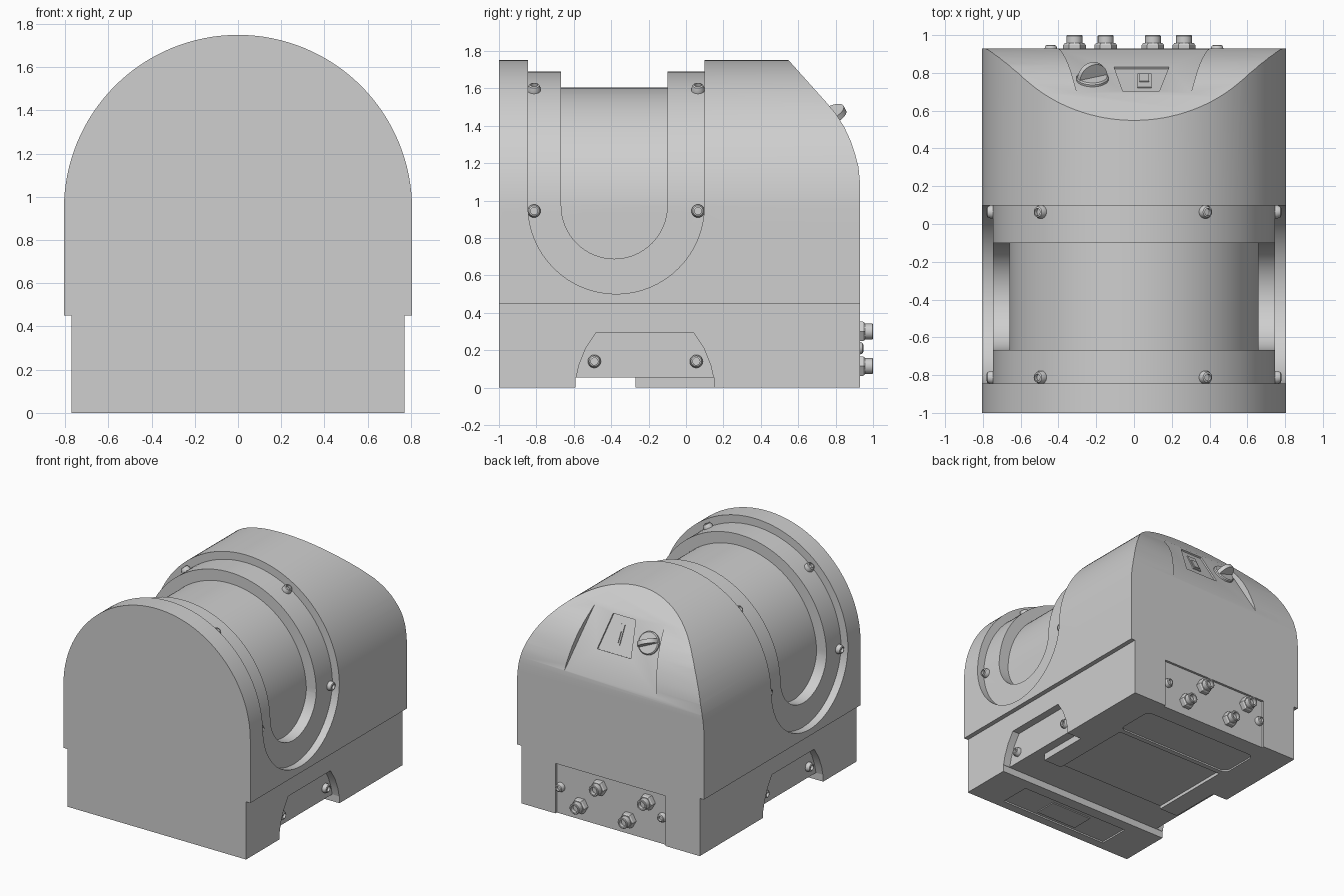
import bpy, bmesh, math
from mathutils import Matrix, Vector

if "Cube" in bpy.data.objects:
    bpy.data.objects.remove(bpy.data.objects["Cube"])

grey = bpy.data.materials.new("housing grey")
grey.use_nodes = True
grey.diffuse_color = (0.62, 0.62, 0.62, 1)
grey.node_tree.nodes["Principled BSDF"].inputs["Base Color"].default_value = (0.62, 0.62, 0.62, 1)


def frame(origin, x, y, z):
    m = Matrix((x, y, z)).transposed().to_4x4()
    m.translation = origin
    return m


def facing(origin, normal):
    m = Vector(normal).to_track_quat('Z', 'Y').to_matrix().to_4x4()
    m.translation = origin
    return m


ALONG_X = frame((0, 0, 0), (0, 1, 0), (0, 0, 1), (1, 0, 0))
ALONG_Y = frame((0, 0, 0), (1, 0, 0), (0, 0, 1), (0, 1, 0))
ALONG_Z = Matrix()


def finish(name, bm):
    bmesh.ops.recalc_face_normals(bm, faces=bm.faces)
    mesh = bpy.data.meshes.new(name)
    bm.to_mesh(mesh)
    bm.free()
    mesh.materials.append(grey)
    ob = bpy.data.objects.new(name, mesh)
    bpy.context.collection.objects.link(ob)
    return ob


def loft(name, loops, matrix):
    """Joins closed loops of local points and caps both ends."""
    bm = bmesh.new()
    rings = [[bm.verts.new(matrix @ Vector(p)) for p in loop] for loop in loops]
    n = len(rings[0])
    for a, b in zip(rings, rings[1:]):
        for i in range(n):
            bm.faces.new((a[i], a[(i + 1) % n], b[(i + 1) % n], b[i]))
    bm.faces.new(rings[0])
    bm.faces.new(rings[-1])
    return finish(name, bm)


def prism(name, pts, lo, hi, matrix):
    return loft(name, [[(a, b, c) for a, b in pts] for c in (lo, hi)], matrix)


def lathe(name, profile, matrix, sides=20):
    turn = [math.tau * i / sides for i in range(sides)]
    return loft(name, [[(r * math.cos(t), r * math.sin(t), h) for t in turn] for r, h in profile], matrix)


def cut(target, cutter):
    mod = target.modifiers.new("cut", 'BOOLEAN')
    mod.operation, mod.solver, mod.object = 'DIFFERENCE', 'EXACT', cutter
    bpy.context.view_layer.objects.active = target
    bpy.ops.object.modifier_apply(modifier=mod.name)
    bpy.data.objects.remove(cutter)


def rect(x0, x1, y0, y1):
    return [(x0, y0), (x1, y0), (x1, y1), (x0, y1)]


def arc(cx, cy, r, start, end, steps):
    angles = [math.radians(start + (end - start) * i / steps) for i in range(steps + 1)]
    return [(cx + r * math.cos(t), cy + r * math.sin(t)) for t in angles]


AXIS = 0.944


def arch(radius, bottom):
    return [(-radius, bottom), (radius, bottom)] + arc(0, AXIS, radius, 0, 180, 64)


# Arched housing with two stepped saddle grooves
housing = prism("housing", arch(0.806, 0.45), -1, 0.93, ALONG_Y)
for y0, y1, centre_z, core_radius in ((-0.845, 0.098, 0.972, 0.746), (-0.667, -0.1, 0.972, 0.66)):
    r = (y1 - y0) / 2
    saddle = [(y1, 2), (y0, 2)] + arc((y0 + y1) / 2, centre_z, r, 180, 360, 32)
    groove = prism("groove", saddle, -1, 1, ALONG_X)
    cut(groove, prism("core", arch(core_radius, 0.2), -1.5, 1.5, ALONG_Y))
    cut(housing, groove)

# Sloping rear shoulder
shoulder = [(0.459, 1.85), (0.75, 1.525), (0.8, 1.465), (0.845, 1.395), (0.88, 1.32),
            (0.905, 1.245), (0.922, 1.18), (0.935, 1.05), (1.2, 1.05), (1.2, 1.85)]
cut(housing, prism("shoulder_cut", shoulder, -1, 1, ALONG_X))

# Flat control pocket in the shoulder
SLOPE = frame((0, 0.69, 1.595), (-1, 0, 0), (0, -0.459, 0.889), (0, 0.889, 0.459))
cut(housing, prism("pocket", [(-0.403, -0.54), (0.403, -0.54), (0.297, 0.015), (-0.297, 0.015)], 0, 0.25, SLOPE))
cut(housing, prism("panel", [(-0.185, -0.305), (0.105, -0.305), (0.06, -0.033), (-0.135, -0.033)],
                   -0.012, 0.1, SLOPE))
prism("button_surround", rect(-0.092, -0.018, -0.24, -0.087), -0.015, -0.004, SLOPE)
prism("button", rect(-0.08, -0.03, -0.225, -0.14), -0.01, 0.003, SLOPE)

# Rotary knob with a half-round grip
KNOB = SLOPE @ Matrix.Translation((0.22, -0.163, 0)) @ Matrix.Rotation(math.radians(25), 4, 'Z')
lathe("knob_base", [(0.085, -0.01), (0.085, 0.012), (0.078, 0.02)], KNOB, 32)
prism("knob_grip", arc(0, 0.015, 0.08, 0, 180, 20), -0.016, 0.016, KNOB @ Matrix.Rotation(math.pi / 2, 4, 'X'))

# Base with side recesses, cross channel, underside pockets and rear panel
base = prism("base", rect(-0.77, 0.77, -1, 0.93), 0, 0.45, ALONG_Z)
half = [(0.37, -0.1), (0.37, 0.04), (0.352, 0.12), (0.316, 0.21), (0.26, 0.295)]
recess = [(y - 0.22, z) for y, z in half] + [(-y - 0.22, z) for y, z in reversed(half)]
FLOOR = 0.71
for s in (-1, 1):
    cut(base, prism("side_recess", recess, s * FLOOR, s * 1, ALONG_X))
    cut(base, prism("side_step", rect(-0.4, 0.15, -0.1, 0.055), s * 0.64, s * 1, ALONG_X))
cut(base, prism("cross_channel", rect(-0.59, -0.27, -0.1, 0.055), -1, 1, ALONG_X))
cut(base, prism("belly_pocket", rect(-0.48, 0.48, -0.35, 0.41), -0.1, 0.025, ALONG_Z))
corners = ((0.46, 0.72, 0), (-0.46, 0.72, 90), (-0.46, 0.5, 180), (0.46, 0.5, 270))
rounded = [p for x, y, a in corners for p in arc(x, y, 0.05, a, a + 90, 6)]
cut(base, prism("hatch_pocket", rounded, -0.1, 0.012, ALONG_Z))
cut(base, prism("foot_pocket", rect(-0.48, 0.48, -0.93, -0.68), -0.1, 0.012, ALONG_Z))
prism("foot_label", rect(-0.18, 0.18, -0.9, -0.72), 0.004, 0.02, ALONG_Z)
cut(base, prism("rear_recess", rect(-0.475, 0.475, -0.1, 0.39), 0.912, 1.1, ALONG_Y))

# Socket screws on the saddle ledges, side recesses and rear panel
SCREW = [(0.035, -0.01), (0.035, 0.012), (0.028, 0.03), (0.019, 0.034), (0.019, 0.014)]
LEDGE = 0.746
for y in (-0.812, 0.064):
    for x in (-LEDGE, -0.49, 0.375, LEDGE):
        up = math.sqrt(LEDGE ** 2 - x ** 2)
        lathe("ledge_screw", SCREW, facing((x, y, AXIS + up), (x, 0, up)))
for s in (-1, 1):
    for y in (-0.49, 0.055):
        lathe("recess_screw", SCREW, facing((s * FLOOR, y, 0.14), (s, 0, 0)))
    lathe("panel_screw", SCREW, facing((s * 0.44, 0.914, 0.21), (0, 1, 0)))

# Rear cable connectors
for x, z in ((0.265, 0.115), (0.1, 0.3), (-0.15, 0.115), (-0.315, 0.3)):
    spot = facing((x, 0.912, z), (0, 1, 0))
    lathe("connector_nut", [(0.06, -0.01), (0.06, 0.035), (0.052, 0.045)], spot, 6)
    lathe("connector_barrel", [(0.042, 0.03), (0.042, 0.084), (0.038, 0.088), (0.028, 0.088), (0.028, 0.06)], spot)

# Smooth curves, sharp edges
bpy.ops.object.select_all(action='DESELECT')
for ob in bpy.context.collection.objects:
    if ob.type == 'MESH' and grey.name in ob.data.materials:
        ob.select_set(True)
        bpy.context.view_layer.objects.active = ob
bpy.ops.object.shade_smooth_by_angle(angle=math.radians(28))
